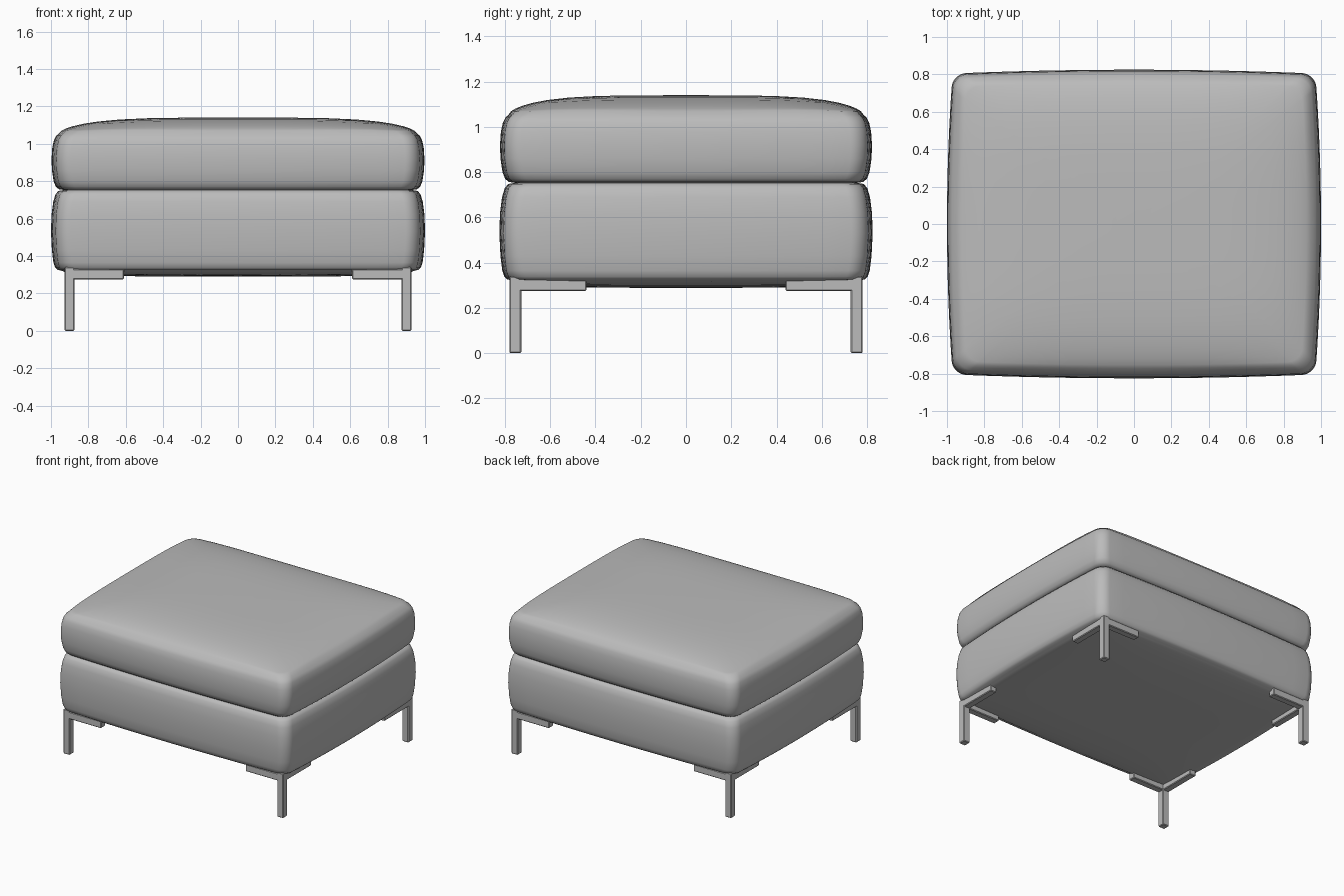
import bpy, bmesh, math

if "Cube" in bpy.data.objects:
    bpy.data.objects.remove(bpy.data.objects["Cube"])

grey = bpy.data.materials.new("grey upholstery")
grey.diffuse_color = (0.5, 0.5, 0.5, 1)
grey.use_nodes = True
grey.node_tree.nodes["Principled BSDF"].inputs["Base Color"].default_value = grey.diffuse_color
HX, HY = 1.0, 0.825


def outline(inset, radius=0.075, side=14, corner=7):
    """Rounded rectangle with gently bowed sides."""
    hx, hy = HX - inset, HY - inset
    centres = [(hx - radius, hy - radius), (radius - hx, hy - radius),
               (radius - hx, radius - hy), (hx - radius, radius - hy)]
    pts = []
    for i, (cx, cy) in enumerate(centres):
        for k in range(corner + 1):
            a = math.pi / 2 * (i + k / corner)
            pts.append((cx + radius * math.cos(a), cy + radius * math.sin(a)))
        nx, ny = centres[(i + 1) % 4]
        a = math.pi / 2 * (i + 1)
        for k in range(1, side):
            t = k / side
            pts.append((cx + (nx - cx) * t + radius * math.cos(a),
                        cy + (ny - cy) * t + radius * math.sin(a)))
    return [(x * (1 - 0.03 * (y / hy) ** 2), y * (1 - 0.025 * (x / hx) ** 2)) for x, y in pts]


def cushion(name, profile, sag, crown):
    """Loft (inset, z) rings, then close both ends with shallow domes."""
    bm = bmesh.new()

    def dome(inset, z, height):
        hx, hy = HX - inset, HY - inset
        rings = []
        for t in (0.985, 0.96, 0.92, 0.86, 0.78, 0.66, 0.5, 0.3, 0.1):
            ring = []
            for x, y in outline(inset):
                x, y = x * t, y * t
                f = max(0, 1 - abs(x / hx) ** 4) * max(0, 1 - abs(y / hy) ** 4)
                ring.append((x, y, z + height * f ** 0.6))
            rings.append(ring)
        return rings

    rings = dome(*profile[0], sag)[::-1]
    rings += [[(x, y, z) for x, y in outline(i)] for i, z in profile]
    rings += dome(*profile[-1], crown)
    loops = [[bm.verts.new(p) for p in ring] for ring in rings]
    for a, b in zip(loops, loops[1:]):
        for k in range(len(a)):
            j = (k + 1) % len(a)
            bm.faces.new((a[k], a[j], b[j], b[k]))
    bm.faces.new(loops[0][::-1])
    bm.faces.new(loops[-1])
    finish(name, bm, 60)


def finish(name, bm, angle):
    bmesh.ops.recalc_face_normals(bm, faces=bm.faces)
    me = bpy.data.meshes.new(name)
    bm.to_mesh(me)
    bm.free()
    me.materials.append(grey)
    ob = bpy.data.objects.new(name, me)
    bpy.context.collection.objects.link(ob)
    bpy.ops.object.select_all(action='DESELECT')
    ob.select_set(True)
    bpy.context.view_layer.objects.active = ob
    bpy.ops.object.shade_smooth_by_angle(angle=math.radians(angle))


# Upholstered base and loose seat cushion
cushion("base", [(0.055, 0.322), (0.035, 0.326), (0.022, 0.338), (0.013, 0.365), (0.005, 0.43),
                 (0, 0.53), (0.003, 0.62), (0.012, 0.69), (0.024, 0.73), (0.04, 0.748),
                 (0.07, 0.753)], -0.033, 0)
cushion("seat_cushion", [(0.07, 0.753), (0.042, 0.757), (0.026, 0.77), (0.014, 0.80), (0.005, 0.86),
                         (0.003, 0.92), (0.007, 0.98), (0.016, 1.02), (0.028, 1.043),
                         (0.04, 1.053)], 0, 0.087)


def box(bm, x0, x1, y0, y1, z0, z1):
    v = bmesh.ops.create_cube(bm, size=1)["verts"]
    for p in v:
        p.co = (x1 if p.co.x > 0 else x0, y1 if p.co.y > 0 else y0, z1 if p.co.z > 0 else z0)
    edges = list({e for p in v for e in p.link_edges})
    bmesh.ops.bevel(bm, geom=edges, offset=0.005, segments=1, affect='EDGES')


# Square legs with two mounting arms along the base edges
for sx, side in ((-1, "left"), (1, "right")):
    for sy, end in ((-1, "front"), (1, "back")):
        bm = bmesh.new()
        box(bm, 0.875, 0.928, 0.728, 0.781, 0, 0.34)
        box(bm, 0.61, 0.90, 0.728, 0.781, 0.275, 0.33)
        box(bm, 0.875, 0.928, 0.44, 0.75, 0.275, 0.33)
        for v in bm.verts:
            v.co.x *= sx
            v.co.y *= sy
        finish(f"{end}_{side}_leg", bm, 30)
